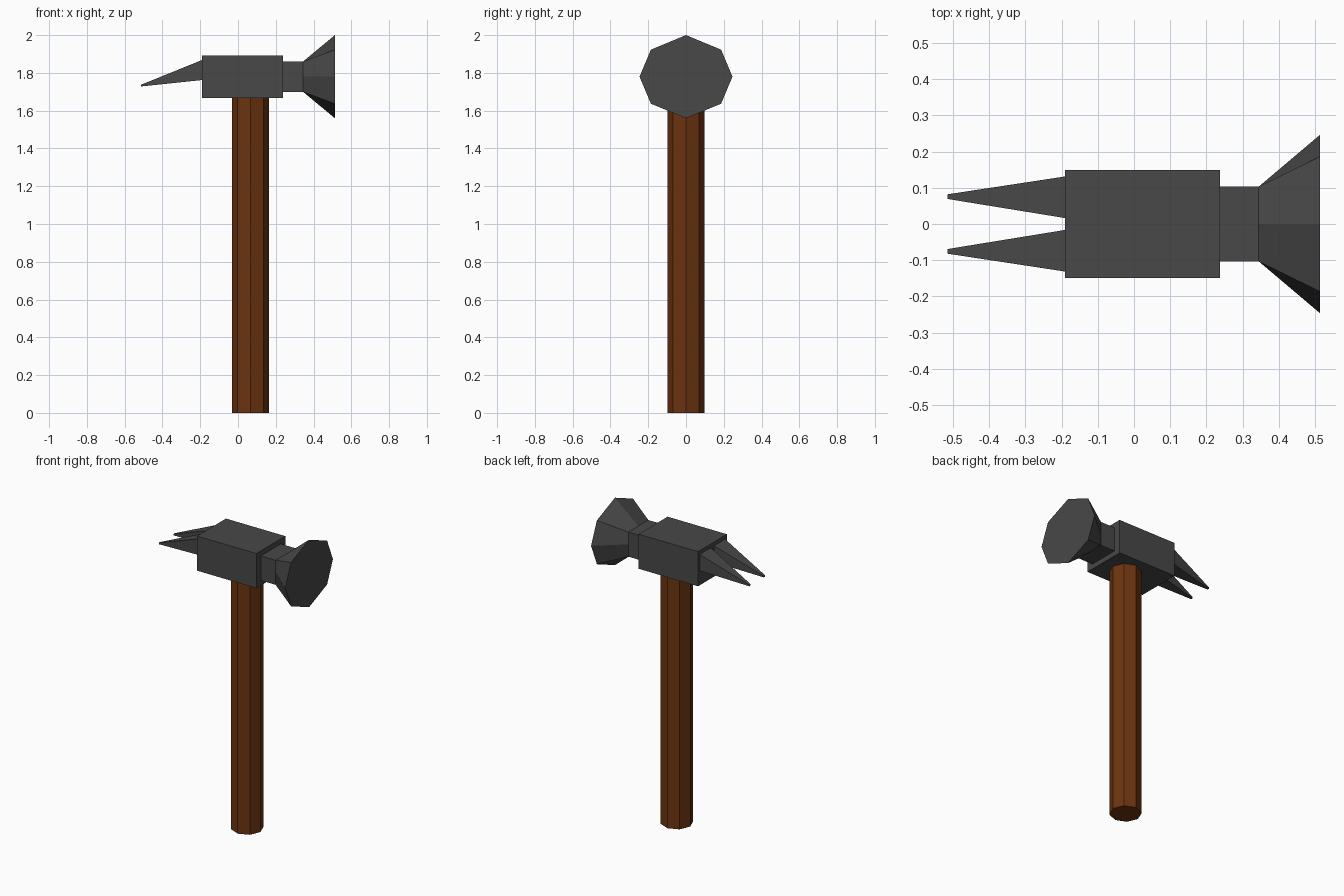
import bpy, bmesh
from math import cos, sin, pi

if "Cube" in bpy.data.objects:
    bpy.data.objects.remove(bpy.data.objects["Cube"])


def material(name, color):
    m = bpy.data.materials.new(name)
    m.diffuse_color = (*color, 1)
    m.use_nodes = True
    m.node_tree.nodes["Principled BSDF"].inputs["Base Color"].default_value = m.diffuse_color
    return m


steel = material("dark_steel", (0.065, 0.065, 0.065))
wood = material("brown_wood", (0.15, 0.034, 0.005))


def loft(name, rings, mat):
    """Closed flat-shaded solid through rings of equal point count."""
    bm = bmesh.new()
    loops = [[bm.verts.new(p) for p in ring] for ring in rings]
    n = len(loops[0])
    for a, b in zip(loops, loops[1:]):
        for i in range(n):
            j = (i + 1) % n
            bm.faces.new((a[i], a[j], b[j], b[i]))
    bm.faces.new(loops[0])
    bm.faces.new(loops[-1])
    bmesh.ops.recalc_face_normals(bm, faces=bm.faces)
    me = bpy.data.meshes.new(name)
    bm.to_mesh(me)
    bm.free()
    me.materials.append(mat)
    ob = bpy.data.objects.new(name, me)
    bpy.context.collection.objects.link(ob)
    return ob


def rect(x, y0, y1, z0, z1):
    return [(x, y0, z0), (x, y1, z0), (x, y1, z1), (x, y0, z1)]


def ring8(x, side, corner_y, corner_z, top, zc=1.78):
    """Eight points: side and top midpoints plus the four corners."""
    pts = [(side, 0), (corner_y, corner_z), (0, top), (-corner_y, corner_z),
           (-side, 0), (-corner_y, -corner_z), (0, -top), (corner_y, -corner_z)]
    return [(x, y, zc + z) for y, z in pts]


# Octagonal handle
octagon = [(0.066 + 0.097 * cos(i * pi / 4), 0.097 * sin(i * pi / 4)) for i in range(8)]
loft("handle", [[(x, y, z) for x, y in octagon] for z in (0, 1.668)], wood)

# Head block
loft("head_block", [rect(x, -0.149, 0.149, 1.667, 1.893) for x in (-0.191, 0.237)], steel)

# Rectangular neck flaring into the eight-sided striking face
loft("striking_face", [ring8(0.237, 0.103, 0.103, 0.08, 0.08),
                       ring8(0.344, 0.103, 0.103, 0.08, 0.08),
                       ring8(0.513, 0.246, 0.186, 0.143, 0.22)], steel)

# Pair of tapered claws, mirrored across y
claw = loft("claws", [rect(-0.191, 0.0165, 0.131, 1.762, 1.868),
                      rect(-0.514, 0.069, 0.082, 1.728, 1.737)], steel)
claw.modifiers.new("mirror", 'MIRROR').use_axis = (False, True, False)
